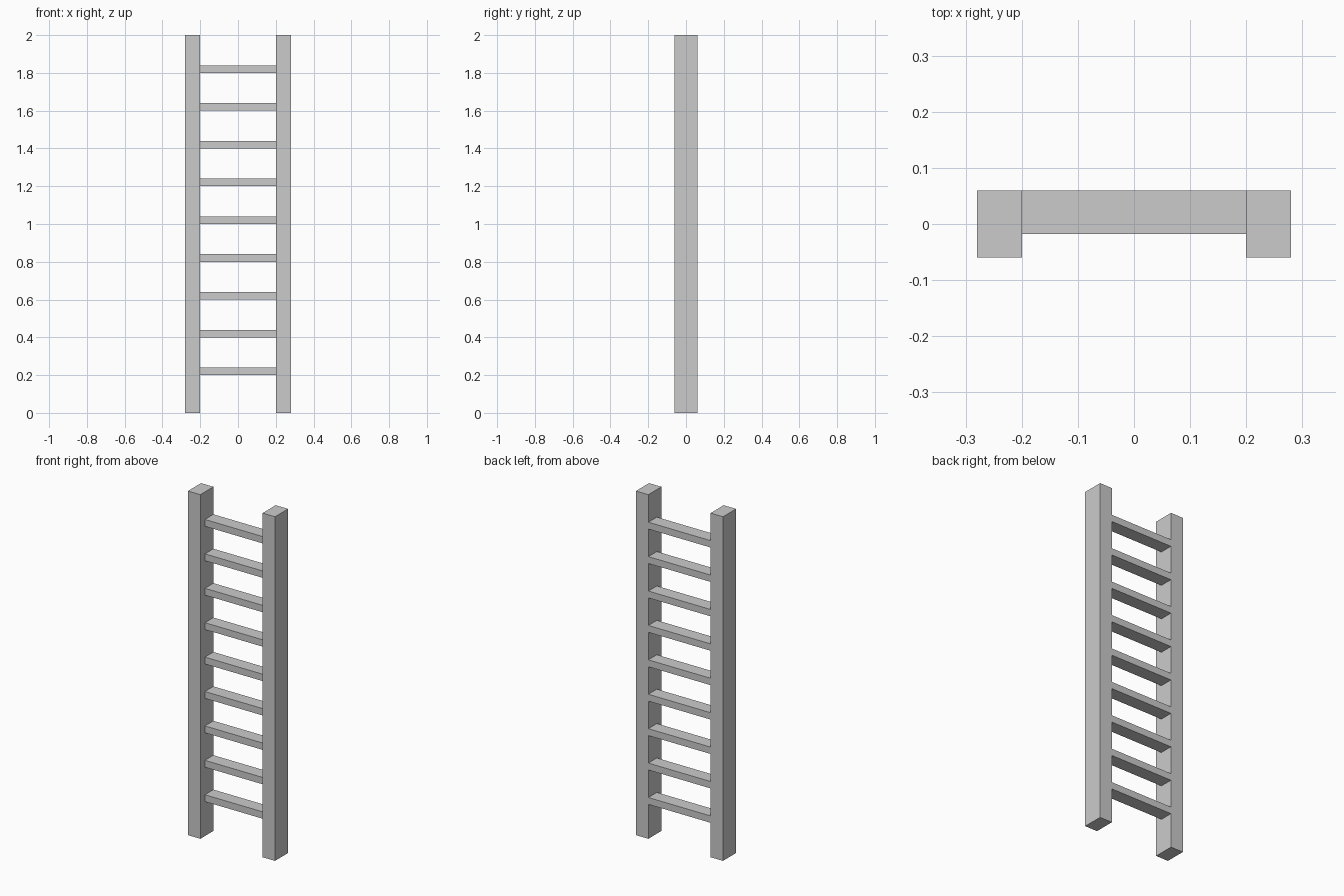
import bpy

if "Cube" in bpy.data.objects:
    bpy.data.objects.remove(bpy.data.objects["Cube"])


def box(name, x, y, z):
    """Axis-aligned box from (min, max) ranges."""
    ranges = (x, y, z)
    bpy.ops.mesh.primitive_cube_add(size=1, location=[(a + b) / 2 for a, b in ranges])
    ob = bpy.context.object
    ob.name = name
    ob.scale = [b - a for a, b in ranges]
    bpy.ops.object.transform_apply(location=False, rotation=False, scale=True)
    return ob


# Upright side rails
box("left_rail", (-0.28, -0.20), (-0.06, 0.06), (0, 2))
box("right_rail", (0.20, 0.28), (-0.06, 0.06), (0, 2))

# Nine rungs, flush with the back of the rails
for i in range(9):
    z = 0.2 * (i + 1)
    box(f"rung_{i + 1}", (-0.20, 0.20), (-0.018, 0.06), (z, z + 0.04))
